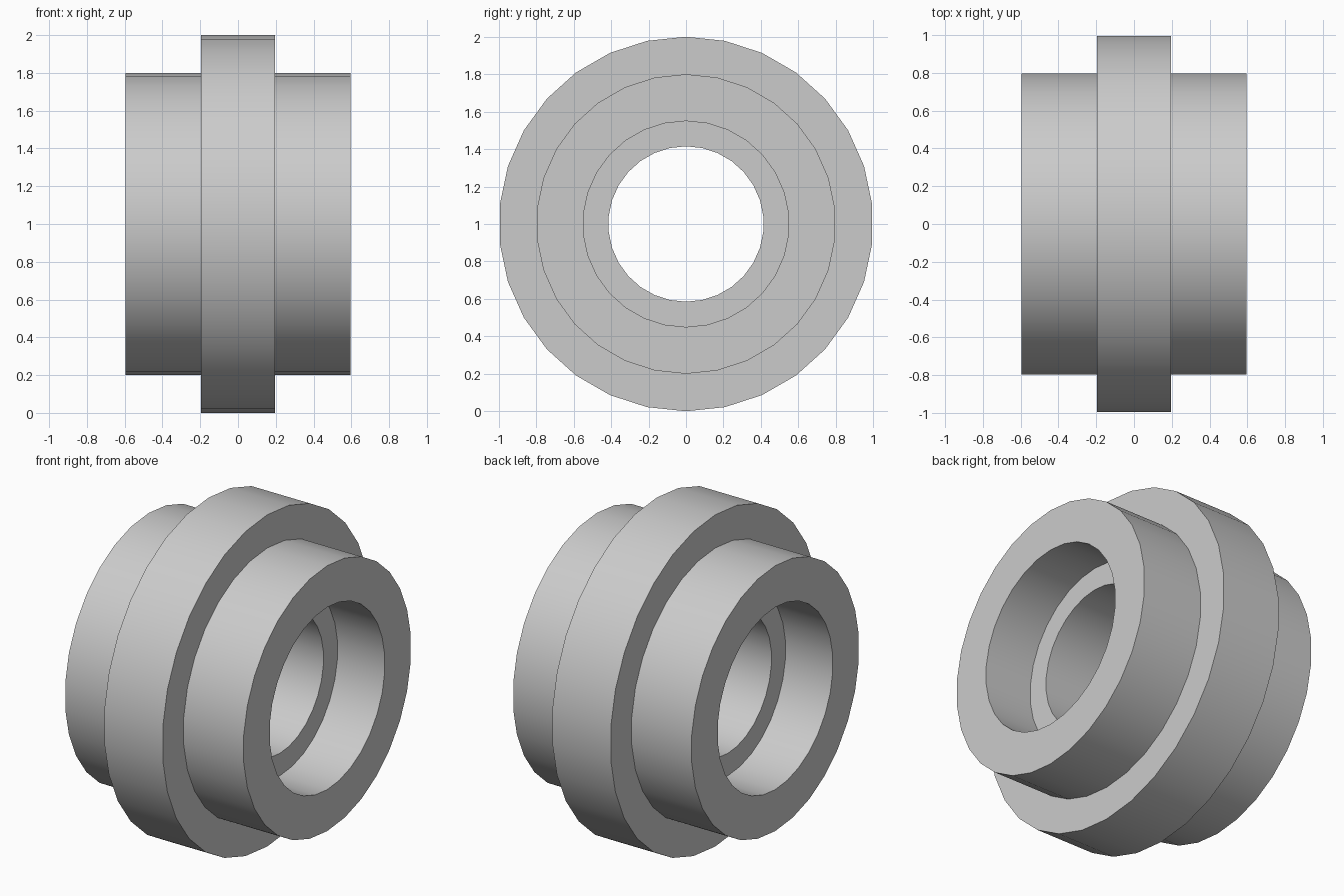
import bpy
import bmesh
from math import cos, sin, pi, radians

cube = bpy.data.objects.get("Cube")
if cube:
    bpy.data.objects.remove(cube, do_unlink=True)

SIDES = 30
FLANGE_R, HUB_R, RECESS_R, BORE_R = 1.0, 0.8, 0.55, 0.415
FLANGE_X, LEDGE_X, HUB_X = 0.195, 0.28, 0.595

grey = bpy.data.materials.new("plain grey")
grey.use_nodes = True
colour = (0.6, 0.6, 0.6, 1)
grey.diffuse_color = colour
grey.node_tree.nodes["Principled BSDF"].inputs["Base Color"].default_value = colour

# Half section of the collar as (x, radius), mirrored to a closed loop
half = [(FLANGE_X, FLANGE_R), (FLANGE_X, HUB_R), (HUB_X, HUB_R),
        (HUB_X, RECESS_R), (LEDGE_X, RECESS_R), (LEDGE_X, BORE_R)]
profile = half + [(-x, r) for x, r in reversed(half)]

# Revolve the section about the x axis
bm = bmesh.new()
rings = []
for i in range(SIDES):
    a = 2 * pi * i / SIDES
    rings.append([bm.verts.new((x, r * sin(a), 1 + r * cos(a))) for x, r in profile])
for i, ring in enumerate(rings):
    following = rings[(i + 1) % SIDES]
    for j in range(len(profile)):
        k = (j + 1) % len(profile)
        bm.faces.new((ring[j], ring[k], following[k], following[j]))
bmesh.ops.recalc_face_normals(bm, faces=bm.faces)

mesh = bpy.data.meshes.new("flanged_collar")
bm.to_mesh(mesh)
bm.free()
mesh.materials.append(grey)
collar = bpy.data.objects.new("flanged_collar", mesh)
bpy.context.collection.objects.link(collar)

# Smooth round walls with crisp rims
bpy.ops.object.select_all(action="DESELECT")
collar.select_set(True)
bpy.context.view_layer.objects.active = collar
bpy.ops.object.shade_smooth_by_angle(angle=radians(30))
